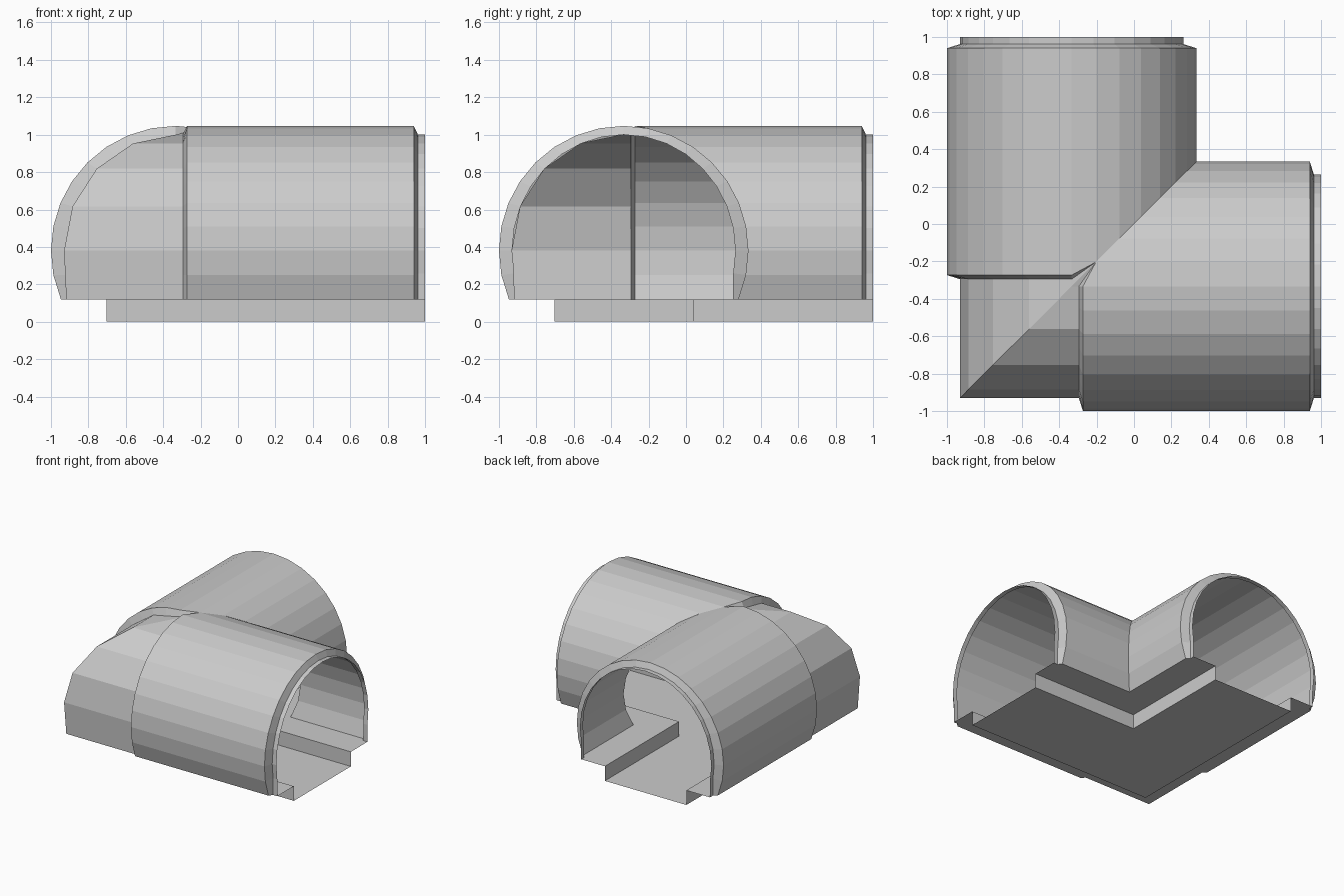
import bpy, bmesh
from math import sin, cos, radians

if "Cube" in bpy.data.objects:
    bpy.data.objects.remove(bpy.data.objects["Cube"])

C = -0.333            # centre line offset of both tunnel arms
AXIS_Z = 0.38         # height of the arch centre
BASE = 0.12           # ledge height
N = 10                # arch segments on each side


def arch_point(k, rx, rz, foot):
    """Point k (-N..N) of an arch, as (offset, height)."""
    if abs(k) == N:
        return (foot if k > 0 else -foot, BASE)
    a = radians(11.25 * k)
    return (rx * sin(a), AXIS_Z + rz * cos(a))


def sleeve(k):
    return arch_point(k, 0.667, 0.667, 0.614)


def lip(k):
    return arch_point(k, 0.597, 0.62, 0.585)


def bend(k):
    """Coarser arch used at the outer corner: every other point lies on a chord."""
    if k % 2 == 0:
        return lip(k)
    a, b = lip(k - 1), lip(k + 1)
    return ((a[0] + b[0]) / 2, (a[1] + b[1]) / 2)


def run(outer, corner, end):
    """One lengthwise line of an arm along +x, starting on the mitre x = y."""
    def at(x, p):
        return (x, C + p[0], p[1])
    y = C + outer[0]
    if y > -0.27:     # inside of the bend: the sleeves meet directly
        start = [at(y, outer)] * 3
    else:             # outside of the bend: thinner corner, then the sleeve
        start = [at(C + corner[0], corner), at(-0.295, corner), at(-0.273, outer)]
    return start + [at(0.94, outer), at(0.962, end), at(1.0, end)]


def build(name, runs):
    """Skin the lines and mirror them over the diagonal for the second arm."""
    bm = bmesh.new()
    for swap in (False, True):
        rows = []
        for r in runs:
            rows.append([bm.verts.new((y, x, z) if swap else (x, y, z)) for x, y, z in r])
        for a, b in zip(rows, rows[1:]):
            for i in range(len(a) - 1):
                quad = [a[i], a[i + 1], b[i + 1], b[i]]
                bm.faces.new(quad[::-1] if swap else quad)
    bmesh.ops.remove_doubles(bm, verts=bm.verts, dist=0.0005)
    bmesh.ops.dissolve_degenerate(bm, edges=bm.edges, dist=0.0005)
    mesh = bpy.data.meshes.new(name)
    bm.to_mesh(mesh)
    bm.free()
    obj = bpy.data.objects.new(name, mesh)
    bpy.context.collection.objects.link(obj)
    return obj


# Arched tunnel walls with raised sleeves and thin end lips
build("tunnel_shell", [run(sleeve(k), bend(k), lip(k)) for k in range(-N, N + 1)])

# Ledges and sunken floor channel
channel = [(0.37, BASE), (0.37, 0), (-0.37, 0), (-0.37, BASE)]
floor_runs = [run(sleeve(N), bend(N), lip(N))]
floor_runs += [run(p, p, p) for p in channel]
floor_runs += [run(sleeve(-N), bend(-N), lip(-N))]
build("floor_channel", floor_runs)
